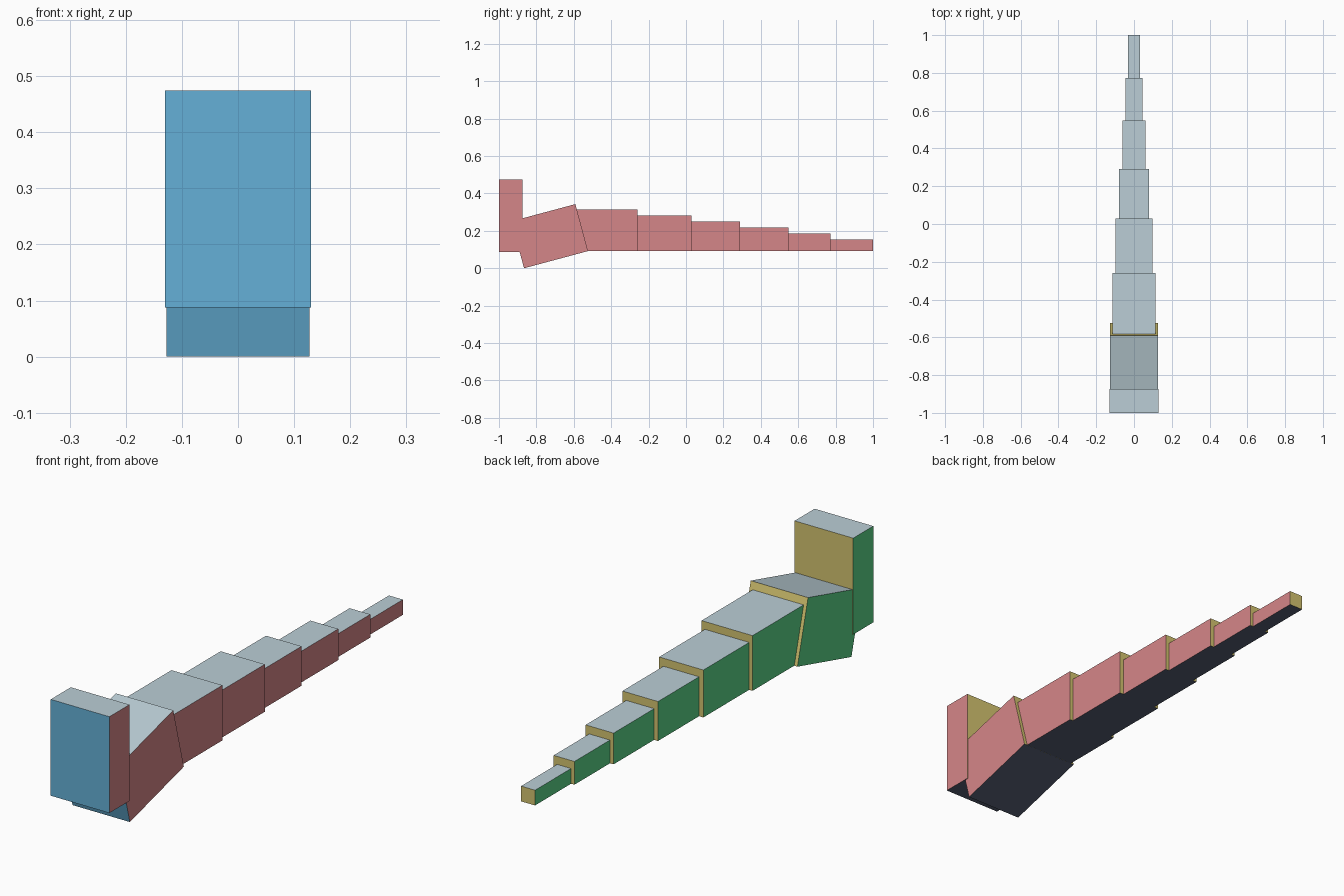
import bpy
import math
from mathutils import Matrix, Vector

if "Cube" in bpy.data.objects:
    bpy.data.objects.remove(bpy.data.objects["Cube"])


def linear(c):
    c /= 255
    return c / 12.92 if c <= 0.04045 else ((c + 0.055) / 1.055) ** 2.4


# One colour per facing direction
PALETTE = [
    ("blue_front", (0, -1, 0), (101, 176, 215)),
    ("rose_right", (1, 0, 0), (213, 134, 136)),
    ("ochre_back", (0, 1, 0), (212, 196, 112)),
    ("green_left", (-1, 0, 0), (90, 212, 136)),
    ("pale_grey_top", (0, 0, 1), (187, 206, 214)),
    ("navy_bottom", (0, 0, -1), (86, 94, 114)),
]
materials = []
for mat_name, _, rgb in PALETTE:
    m = bpy.data.materials.new(mat_name)
    m.diffuse_color = (*[linear(c) for c in rgb], 1)
    m.use_nodes = True
    m.node_tree.nodes["Principled BSDF"].inputs["Base Color"].default_value = m.diffuse_color
    materials.append(m)


def box(name, half_width, y0, y1, z0, z1, pitch=0.0, pivot=(0, 0, 0)):
    """Box between the given bounds, pitched about x at the pivot."""
    bpy.ops.mesh.primitive_cube_add(size=1)
    ob = bpy.context.object
    ob.name = name
    pivot = Vector(pivot)
    size = Matrix.Diagonal((2 * half_width, y1 - y0, z1 - z0, 1))
    place = Matrix.Translation((0, (y0 + y1) / 2, (z0 + z1) / 2))
    turn = Matrix.Translation(pivot) @ Matrix.Rotation(pitch, 4, "X")
    ob.data.transform(turn @ place @ size)
    for m in materials:
        ob.data.materials.append(m)
    for p in ob.data.polygons:
        p.material_index = max(
            range(6), key=lambda i: p.normal.dot(Vector(PALETTE[i][1])))
    return ob


# Upright end block
box("end_block", 0.13, -1.0, -0.873, 0.088, 0.474)

# Tilted block, hinged at its lowest edge
box("tilted_block", 0.127, 0, 0.354, 0, 0.26,
    pitch=math.radians(15), pivot=(0, -0.866, 0))

# Tapering row of segments: half width, start, end, top height
SEGMENTS = [
    (0.113, -0.585, -0.26, 0.313),
    (0.098, -0.26, 0.03, 0.282),
    (0.079, 0.03, 0.29, 0.25),
    (0.062, 0.29, 0.547, 0.217),
    (0.046, 0.547, 0.772, 0.185),
    (0.031, 0.772, 1.0, 0.153),
]
for i, (half_width, y0, y1, top) in enumerate(SEGMENTS):
    box(f"taper_segment_{i + 1}", half_width, y0, y1, 0.092, top)
